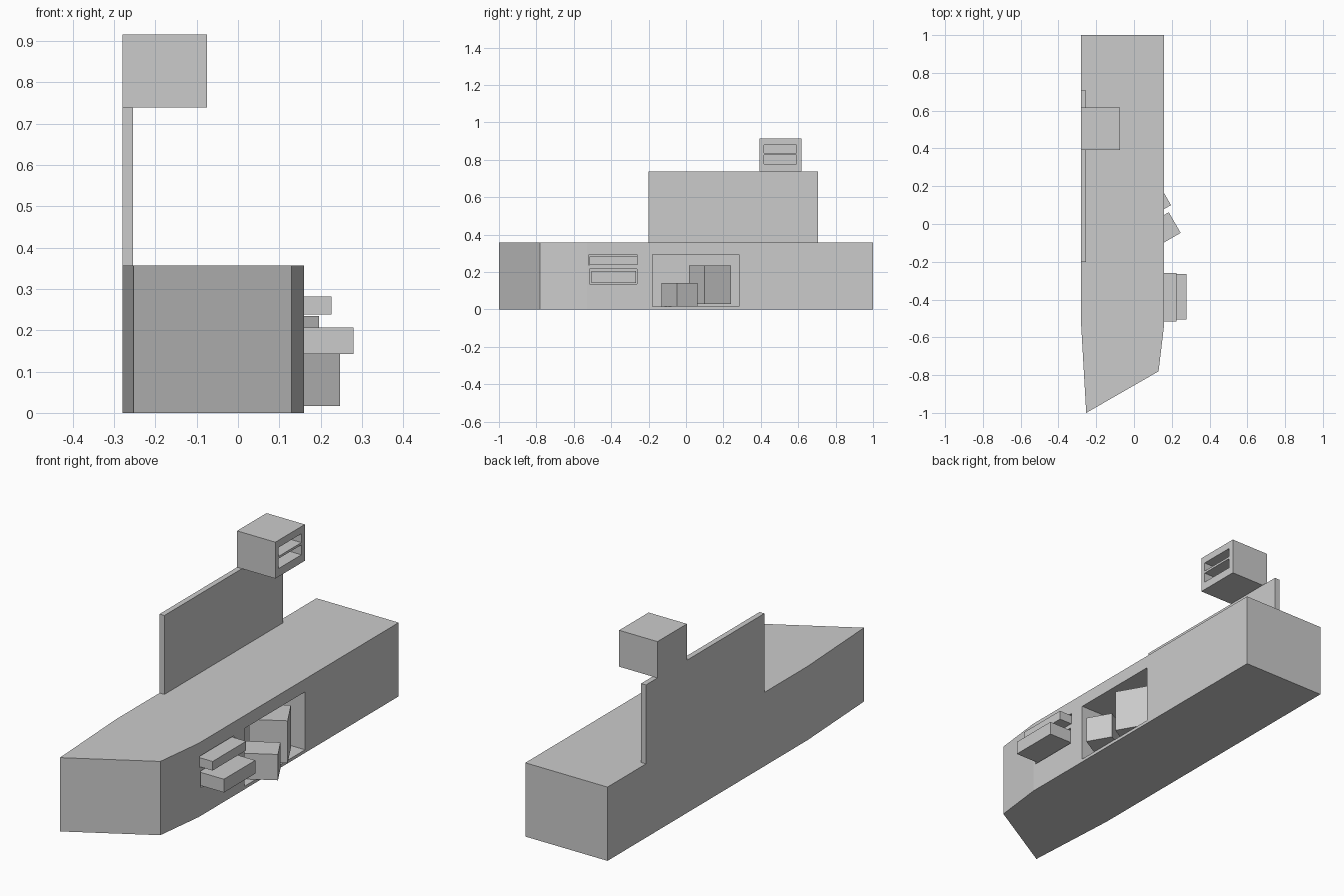
import bpy, bmesh
from math import radians
from mathutils import Matrix

if "Cube" in bpy.data.objects:
    bpy.data.objects.remove(bpy.data.objects["Cube"])


def prism(name, outline, z0, z1):
    """Extrude a flat xy outline (counter-clockwise) from z0 to z1."""
    bm = bmesh.new()
    base = bm.faces.new([bm.verts.new((x, y, z0)) for x, y in outline])
    top = bmesh.ops.extrude_face_region(bm, geom=[base])["geom"]
    for v in top:
        if isinstance(v, bmesh.types.BMVert):
            v.co.z = z1
    bmesh.ops.recalc_face_normals(bm, faces=bm.faces[:])
    mesh = bpy.data.meshes.new(name)
    bm.to_mesh(mesh)
    bm.free()
    obj = bpy.data.objects.new(name, mesh)
    bpy.context.collection.objects.link(obj)
    return obj


def box(name, x, y, z):
    return prism(name, [(x[0], y[0]), (x[1], y[0]), (x[1], y[1]), (x[0], y[1])], *z)


def cut(target, x, y, z):
    """Cut a box-shaped opening out of the target."""
    cutter = box("cutter", x, y, z)
    cutter.hide_render = True
    mod = target.modifiers.new("opening", "BOOLEAN")
    mod.operation = "DIFFERENCE"
    mod.solver = "EXACT"
    mod.object = cutter
    bpy.context.view_layer.objects.active = target
    bpy.ops.object.modifier_apply(modifier=mod.name)
    bpy.data.objects.remove(cutter)


def turned_box(name, corner, depth, width, z):
    """Box turned 30 degrees, placed by its outermost corner."""
    obj = box(name, (-depth, 0), (0, width), z)
    obj.data.transform(Matrix.Translation((*corner, 0)) @ Matrix.Rotation(radians(30), 4, "Z"))
    return obj


# Hull with a slanted bow
hull = prism("hull", [(-0.28, 1), (-0.28, -0.53), (-0.253, -1), (0.13, -0.78),
                      (0.16, -0.53), (0.16, 1)], 0, 0.357)

# Openings in the right side: large bay and two slots
cut(hull, (-0.08, 0.25), (-0.18, 0.284), (0.015, 0.295))
cut(hull, (-0.05, 0.25), (-0.521, -0.258), (0.237, 0.291))
cut(hull, (-0.05, 0.25), (-0.515, -0.263), (0.136, 0.217))

# Sliding blocks in the slots
box("upper_slider", (-0.03, 0.226), (-0.517, -0.26), (0.238, 0.282))
box("lower_slider", (-0.03, 0.279), (-0.506, -0.266), (0.142, 0.206))

# Turned blocks in the bay
turned_box("small_bay_block", (0.247, -0.047), 0.17, 0.126, (0.017, 0.142))
turned_box("large_bay_block", (0.196, 0.1), 0.17, 0.162, (0.03, 0.235))

# Upright side wall
box("side_wall", (-0.28, -0.254), (-0.2, 0.706), (0.357, 0.739))

# Head block with two slots
head = box("head_block", (-0.28, -0.075), (0.393, 0.618), (0.739, 0.915))
for z in ((0.837, 0.88), (0.778, 0.826)):
    cut(head, (-0.2, 0), (0.416, 0.592), z)
